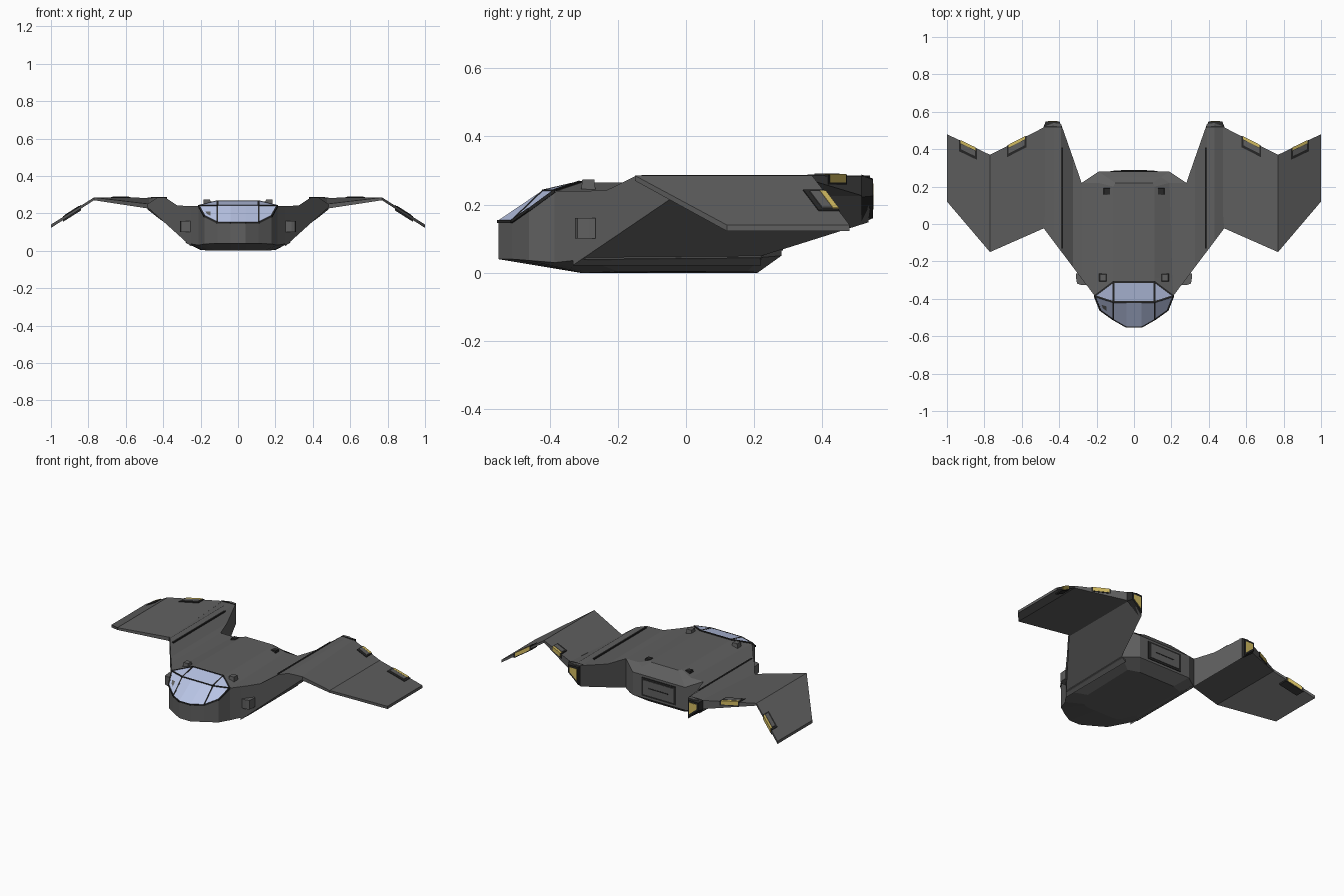
import bpy, bmesh
from mathutils import Vector

if "Cube" in bpy.data.objects:
    bpy.data.objects.remove(bpy.data.objects["Cube"])


def material(name, rgb):
    m = bpy.data.materials.new(name)
    m.diffuse_color = (*rgb, 1)
    m.use_nodes = True
    m.node_tree.nodes["Principled BSDF"].inputs["Base Color"].default_value = m.diffuse_color
    return m


HULL = material("dark_grey", (0.115, 0.115, 0.115))
BLACK = material("black_trim", (0.02, 0.02, 0.02))
GLASS = material("blue_glass", (0.48, 0.55, 0.78))
GLOW = material("yellow_glow", (0.65, 0.5, 0.12))


def finish(name, bm, mat, mirror):
    bmesh.ops.remove_doubles(bm, verts=bm.verts[:], dist=0.0005)
    bmesh.ops.dissolve_degenerate(bm, edges=bm.edges[:], dist=0.0005)
    bmesh.ops.recalc_face_normals(bm, faces=bm.faces[:])
    me = bpy.data.meshes.new(name)
    bm.to_mesh(me)
    bm.free()
    ob = bpy.data.objects.new(name, me)
    bpy.context.collection.objects.link(ob)
    me.materials.append(mat)
    if mirror:
        ob.modifiers.new("mirror", 'MIRROR').use_clip = False
    return ob


def add_loft(bm, rings):
    loops = [[bm.verts.new(p) for p in r] for r in rings]
    n = len(loops[0])
    for a, b in zip(loops, loops[1:]):
        for i in range(n):
            j = (i + 1) % n
            bm.faces.new((a[i], a[j], b[j], b[i]))
    bm.faces.new(loops[0])
    bm.faces.new(loops[-1])


def loft(name, rings, mat=HULL, mirror=True):
    bm = bmesh.new()
    add_loft(bm, rings)
    return finish(name, bm, mat, mirror)


def box(name, lo, hi, mat=HULL, mirror=True, inset=0.0):
    (x0, y0, z0), (x1, y1, z1) = lo, hi
    i = inset
    return loft(name, [[(x0, y0, z0), (x1, y0, z0), (x1, y1, z0), (x0, y1, z0)],
                       [(x0 + i, y0 + i, z1), (x1 - i, y0 + i, z1),
                        (x1 - i, y1 - i, z1), (x0 + i, y1 - i, z1)]], mat, mirror)


def flip(p):
    return (-p[0], p[1], p[2])


# Fuselage: half outlines from the belly up to the roof
belly = [(.04, -.31, 0), (.09, -.31, 0), (.12, -.305, 0), (.14, -.29, 0),
         (.19, -.2, .004), (.2, .18, .004), (.13, .21, 0)]
chine = [(.04, -.55, .04), (.11, -.51, .04), (.18, -.46, .036), (.21, -.385, .03),
         (.275, -.295, .04), (.28, .22, .045), (.19, .28, .05)]
sill = [(.04, -.55, .15), (.11, -.51, .15), (.18, -.46, .185), (.21, -.385, .24),
        (.28, -.29, .24), (.28, .22, .24), (.19, .28, .2)]
brow = [(.04, -.417, .24), (.11, -.417, .24), (.21, -.385, .24), (.21, -.385, .24),
        (.205, -.29, .24), (.19, .22, .24), (.145, .25, .233)]
roof = [(.04, -.31, .265), (.11, -.31, .265), (.11, -.31, .265), (.11, -.31, .265),
        (.11, -.29, .265), (.11, .2, .265), (.1, .22, .265)]
loft("fuselage", [h + [flip(p) for p in reversed(h)] for h in (belly, chine, sill, brow, roof)],
     mirror=False)

# Canopy glass, laid just over the nose faces
panes = [[sill[0], flip(sill[0]), flip(brow[0]), brow[0]],
         [sill[0], sill[1], brow[1], brow[0]],
         [sill[1], sill[2], sill[3], brow[1]],
         [brow[1], flip(brow[1]), flip(roof[1]), roof[1]],
         [brow[1], sill[3], roof[1]]]
bm = bmesh.new()
lift = Vector((0, -.0015, .003))
for k, pane in enumerate(panes):
    for pts in ([pane] if k in (0, 3) else [pane, [flip(p) for p in pane]]):
        bm.faces.new([bm.verts.new(Vector(p) + lift) for p in pts])
finish("canopy_glass", bm, GLASS, False)

# Canopy frame bars
bm = bmesh.new()
bars = [(sill[0], flip(sill[0])), (sill[0], sill[1]), (sill[1], sill[2]), (sill[2], sill[3]),
        (sill[1], brow[1]), (brow[1], roof[1]), (brow[1], flip(brow[1])), (brow[1], sill[3]),
        (sill[3], roof[1]), (roof[1], flip(roof[1]))]
for p, q in bars:
    for a, b in ((p, q), (flip(p), flip(q))):
        a, b = Vector(a), Vector(b)
        d = (b - a).normalized()
        u = d.orthogonal().normalized() * .0065
        v = d.cross(u)
        add_loft(bm, [[c + u, c + v, c - u, c - v] for c in (a, b)])
finish("canopy_frame", bm, BLACK, False)


# Inner wing: each station is x, trailing y, front top z, rear top z
def arm_section(x, trail, zf, zr, shift=0):
    lead, low = -.385 + (x - .21) * 1.327, .04 + (x - .27) * .9
    return [(x, lead, low), (x, trail, low), (x, trail, zr), (x, lead, zf)]


loft("inner_wing", [arm_section(*s) for s in (
    (.25, .22, .239, .239), (.28, .22, .24, .24), (.325, .35, .242, .242),
    (.39, .535, .285, .285), (.43, .54, .285, .285), (.483, .52, .25, .282))])

# Outer wing with drooped tip
loft("outer_wing", [
    [(.475, -.02, .225), (.475, .52, .225), (.475, .52, .283), (.475, -.02, .25)],
    [(.77, -.15, .27), (.77, .37, .27), (.77, .37, .285), (.77, -.15, .285)],
    [(1, .12, .122), (1, .48, .122), (1, .48, .14), (1, .12, .14)]])

# Engine at the rear end of the inner wing
loft("engine_cap", [
    [(.385, .515, .145), (.398, .548, .16), (.398, .548, .276), (.385, .515, .287)],
    [(.43, .515, .178), (.43, .548, .19), (.43, .548, .276), (.43, .515, .288)],
    [(.485, .515, .222), (.472, .548, .225), (.472, .548, .274), (.485, .515, .285)]], BLACK)
loft("engine_glow", [[(.408, y, .185), (.425, y, .2), (.46, y, .23), (.46, y, .262), (.408, y, .262)]
                     for y in (.54, .55)], GLOW)


# Exhausts along the trailing edges
def wing_top(x):
    return .285 if x < .77 else .285 - .63 * (x - .77)


def trailing(x):
    return .52 - .517 * (x - .48) if x < .77 else .37 + .478 * (x - .77)


def slab(name, x0, x1, fore, aft, up, down, mat):
    rings = []
    for x in (x0, x1):
        y, z = trailing(x), wing_top(x)
        rings.append([(x, y - fore, z - down), (x, y + aft, z - down),
                      (x, y + aft, z + up), (x, y - fore, z + up)])
    loft(name, rings, mat)


for label, x0, x1 in (("inner", .575, .68), ("outer", .84, .935)):
    slab(label + "_exhaust_frame", x0, x1, .06, .001, .003, .026, BLACK)
    slab(label + "_exhaust_panel", x0 + .01, x1 - .01, .045, -.016, .006, .02, HULL)
    slab(label + "_exhaust_glow", x0 + .008, x1 - .008, .014, .003, .005, .02, GLOW)

# Deck slot, roof thrusters and side thrusters
box("deck_slot", (.379, -.13, .26), (.389, .41, .287), BLACK)
box("roof_thruster_front", (.145, -.308, .24), (.187, -.265, .274), inset=.004)
box("roof_thruster_rear", (.125, .155, .24), (.165, .195, .263), BLACK, inset=.004)
loft("side_thruster", [[(.255, -.325, z), (.285, -.325, z), (.305, -.318, z),
                        (.31, -.285, z), (.31, -.265, z), (.28, -.265, z)] for z in (.1, .16)])

# Rear door: frame, panel and slit
box("rear_door_frame", (-.125, .27, .065), (.125, .284, .185), BLACK, False)
box("rear_door_panel", (-.11, .27, .078), (.11, .287, .172), HULL, False)
box("rear_door_slit", (-.07, .27, .122), (.07, .289, .128), BLACK, False)
